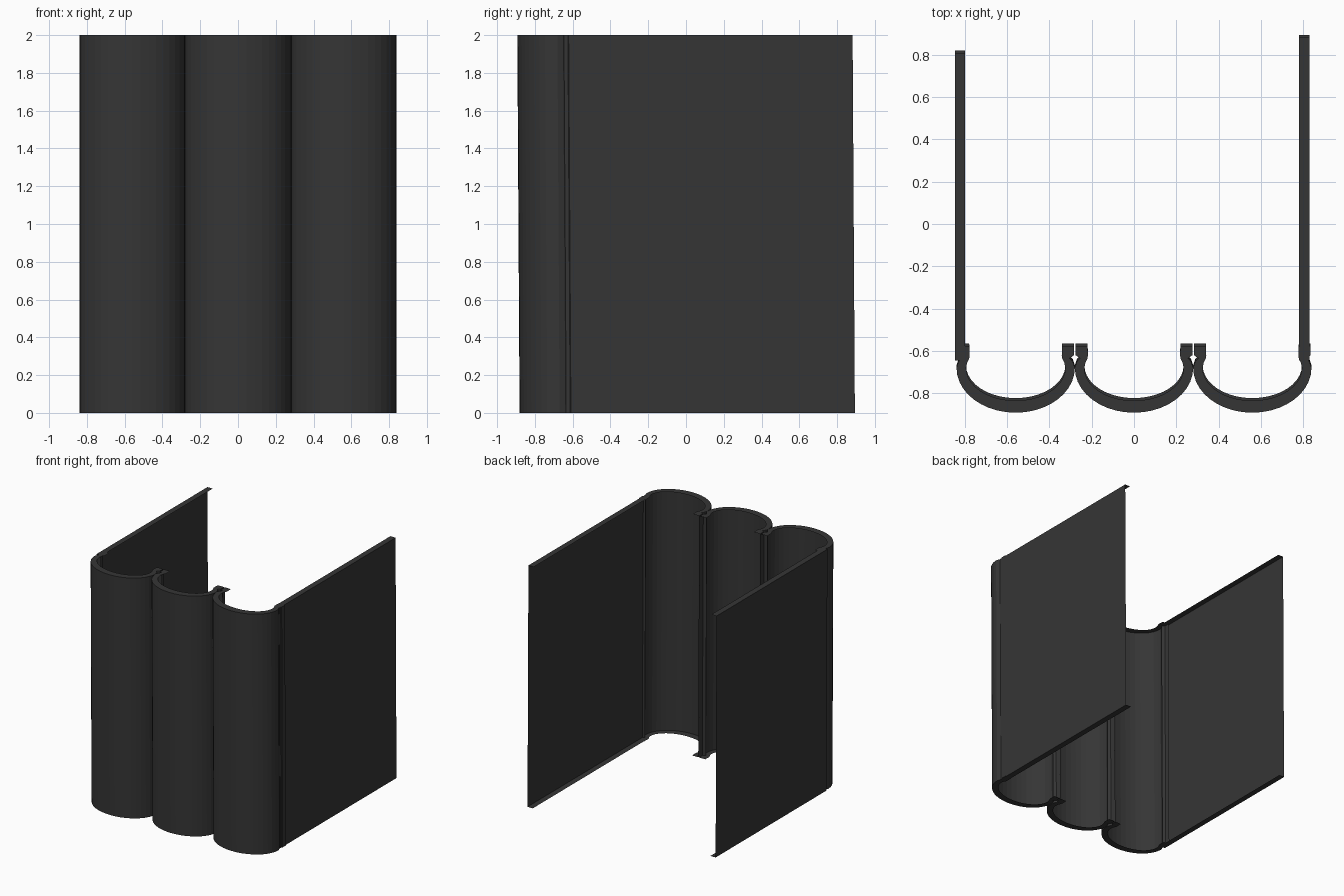
import bpy, bmesh, math

HEIGHT = 2.0
LEAN = -0.006      # slight lean toward the front with height
SPACING = 0.56     # distance between flutes

cube = bpy.data.objects.get("Cube")
if cube:
    bpy.data.objects.remove(cube)

mat = bpy.data.materials.new("charcoal")
mat.use_nodes = True
colour = (0.036, 0.036, 0.036, 1)
mat.diffuse_color = colour
mat.node_tree.nodes["Principled BSDF"].inputs["Base Color"].default_value = colour


def half_profile(a, b, lip):
    """Curved right half of a flute from its middle to its lip."""
    steps = 10
    arc = [(a * math.sin(t), -0.675 - b * math.cos(t))
           for t in (i * math.pi / 2 / steps for i in range(steps + 1))]
    return arc + lip


def full_profile(half):
    return [(-x, y) for x, y in reversed(half[1:])] + half


def folded_sheet(name, outer, inner):
    """Upright outer skin with a flat rim turned inward at both ends."""
    bm = bmesh.new()

    def row(points, z):
        return [bm.verts.new((x, y + LEAN * (z - 1), z)) for x, y in points]

    low, high = row(outer, 0), row(outer, HEIGHT)
    low_in, high_in = row(inner, 0), row(inner, HEIGHT)
    for i in range(len(outer) - 1):
        j = i + 1
        bm.faces.new((low[i], low[j], high[j], high[i]))
        bm.faces.new((high[i], high[j], high_in[j], high_in[i]))
        bm.faces.new((low[j], low[i], low_in[i], low_in[j]))
    mesh = bpy.data.meshes.new(name)
    bm.to_mesh(mesh)
    bm.free()
    mesh.materials.append(mat)
    obj = bpy.data.objects.new(name, mesh)
    bpy.context.collection.objects.link(obj)


# Three fluted front channels with small clip lips
outer = full_profile(half_profile(
    0.28, 0.212, [(0.27, -0.645), (0.255, -0.63), (0.276, -0.615), (0.276, -0.572)]))
inner = full_profile(half_profile(
    0.235, 0.155, [(0.23, -0.65), (0.22, -0.63), (0.218, -0.615), (0.22, -0.572)]))
for k, name in zip((-1, 0, 1), ("right_flute", "middle_flute", "left_flute")):
    shift = k * SPACING
    folded_sheet(name, [(x + shift, y) for x, y in outer],
                 [(x + shift, y) for x, y in inner])

# Side panels with narrow flanges along the top and bottom
folded_sheet("left_panel", [(0.83, -0.64), (0.83, 0.888)],
             [(0.782, -0.64), (0.782, 0.888)])
folded_sheet("right_panel", [(-0.847, 0.815), (-0.847, -0.64)],
             [(-0.799, 0.815), (-0.799, -0.64)])
